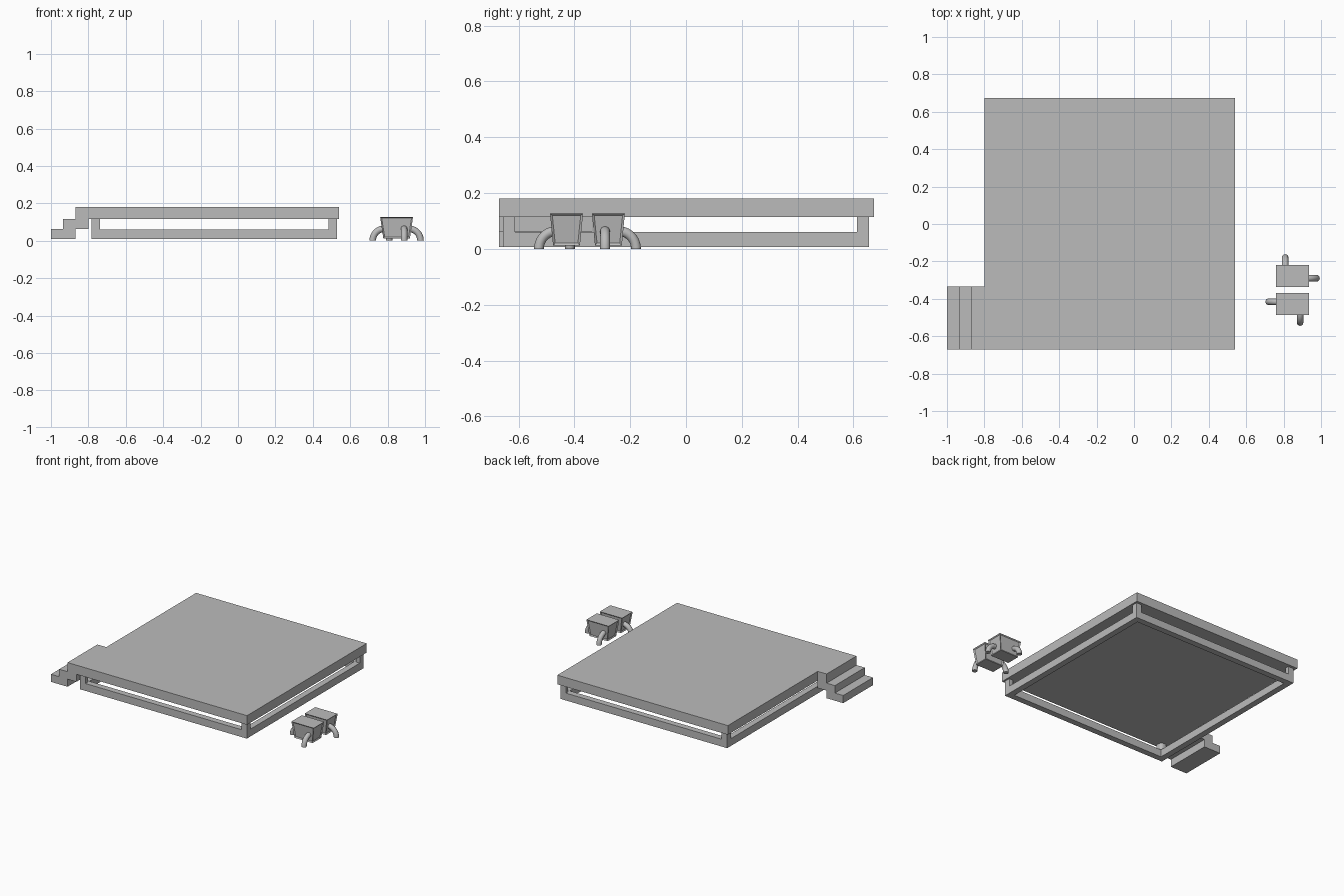
import bpy, bmesh, math
from mathutils import Vector

cube = bpy.data.objects.get("Cube")
if cube:
    bpy.data.objects.remove(cube, do_unlink=True)

grey = bpy.data.materials.new("plain_grey")
grey.use_nodes = True
COLOUR = (0.5, 0.5, 0.5, 1)
grey.diffuse_color = COLOUR
grey.node_tree.nodes["Principled BSDF"].inputs["Base Color"].default_value = COLOUR


def finish(bm, name):
    bmesh.ops.recalc_face_normals(bm, faces=bm.faces)
    mesh = bpy.data.meshes.new(name)
    bm.to_mesh(mesh)
    bm.free()
    mesh.materials.append(grey)
    obj = bpy.data.objects.new(name, mesh)
    bpy.context.collection.objects.link(obj)
    return obj


def prism(name, outline, low, high, axis="z"):
    """Extrude a flat outline along z, or an x-z outline along y."""
    bm = bmesh.new()
    place = (lambda a, b, h: (a, b, h)) if axis == "z" else (lambda a, b, h: (a, h, b))
    face = bm.faces.new([bm.verts.new(place(a, b, low)) for a, b in outline])
    new = bmesh.ops.extrude_face_region(bm, geom=[face])["geom"]
    bmesh.ops.translate(bm, vec=place(0, 0, high - low),
                        verts=[v for v in new if isinstance(v, bmesh.types.BMVert)])
    return finish(bm, name)


def box(name, x0, x1, y0, y1, z0, z1):
    return prism(name, [(x0, y0), (x1, y0), (x1, y1), (x0, y1)], z0, z1)


# Deck with the top stair landing as one slab
LEFT, RIGHT, FRONT, BACK = -0.80, 0.54, -0.67, 0.673
UNDER, TOP, BASE = 0.115, 0.18, 0.008
STAIR_BACK = -0.335
prism("deck", [(-0.87, FRONT), (RIGHT, FRONT), (RIGHT, BACK), (LEFT, BACK),
               (LEFT, STAIR_BACK), (-0.87, STAIR_BACK)], UNDER, TOP)

# Lower stair treads
prism("stairs", [(-1, BASE), (-0.87, BASE), (-0.87, 0.062), (LEFT, 0.062),
                 (LEFT, UNDER), (-0.935, UNDER), (-0.935, 0.062), (-1, 0.062)],
      FRONT, STAIR_BACK, axis="y")

# Base frame of four rails
X0, X1, Y0, Y1, W, RAIL = -0.782, 0.528, -0.655, 0.655, 0.043, 0.06
box("front_rail", X0, X1, Y0, Y0 + W, BASE, RAIL)
box("back_rail", X0, X1, Y1 - W, Y1, BASE, RAIL)
box("left_rail", X0, X0 + W, Y0 + W, Y1 - W, BASE, RAIL)
box("right_rail", X1 - W, X1, Y0 + W, Y1 - W, BASE, RAIL)

# Corner posts, square outside and rounded on the inner corner
for x, sx in ((X0, 1), (X1, -1)):
    for y, sy in ((Y0, 1), (Y1, -1)):
        r = W * 0.55
        outline = [(x, y), (x + sx * W, y)]
        for i in range(7):
            a = i / 6 * math.pi / 2
            outline.append((x + sx * (W - r + r * math.cos(a)),
                            y + sy * (W - r + r * math.sin(a))))
        outline.append((x, y + sy * W))
        prism("corner_post", outline, RAIL, UNDER)


def stool_body(cx, cy):
    """Tapered block with a flat rim and sunken side panels."""
    bm = bmesh.new()
    bmesh.ops.create_cube(bm, size=1)
    for v in bm.verts:
        up = v.co.z > 0
        v.co = Vector((cx + v.co.x * (0.176 if up else 0.142),
                       cy + v.co.y * (0.118 if up else 0.096),
                       0.127 if up else 0.012))
    sides = [f for f in bm.faces if abs(f.normal.z) < 0.5]
    bm.normal_update()
    bmesh.ops.inset_individual(bm, faces=sides, thickness=0.011, depth=-0.006)
    finish(bm, "stool_body")


def stool_leg(x, y, dx, dy):
    """Curved round leg that leaves the side of a stool and turns down."""
    bm = bmesh.new()
    steps, sides, radius, reach, rise = 10, 16, 0.0175, 0.062, 0.064
    out, across = Vector((dx, dy, 0)), Vector((-dy, dx, 0))
    start = Vector((x, y, 0)) - out * 0.022
    rings = []
    for i in range(steps + 1):
        a = i / steps * math.pi / 2
        centre = start + out * reach * math.sin(a) + Vector((0, 0, rise * math.cos(a)))
        normal = out * math.sin(a) + Vector((0, 0, math.cos(a)))
        rings.append([bm.verts.new(centre + radius * (
            normal * math.cos(t) + across * math.sin(t)))
            for t in (2 * math.pi * k / sides for k in range(sides))])
    for a, b in zip(rings, rings[1:]):
        for k in range(sides):
            n = (k + 1) % sides
            bm.faces.new((a[k], a[n], b[n], b[k]))
    bm.faces.new(rings[0])
    bm.faces.new(rings[-1])
    obj = finish(bm, "stool_leg")
    bpy.ops.object.select_all(action="DESELECT")
    obj.select_set(True)
    bpy.context.view_layer.objects.active = obj
    bpy.ops.object.shade_smooth_by_angle()


# Two stools, each a half-turn of the other
MID_X, MID_Y = 0.848, -0.353
for s in (1, -1):
    cy = MID_Y + s * 0.075
    stool_body(MID_X, cy)
    stool_leg(MID_X + s * 0.088, cy - s * 0.012, s, 0)
    stool_leg(MID_X - s * 0.04, cy + s * 0.059, 0, s)
